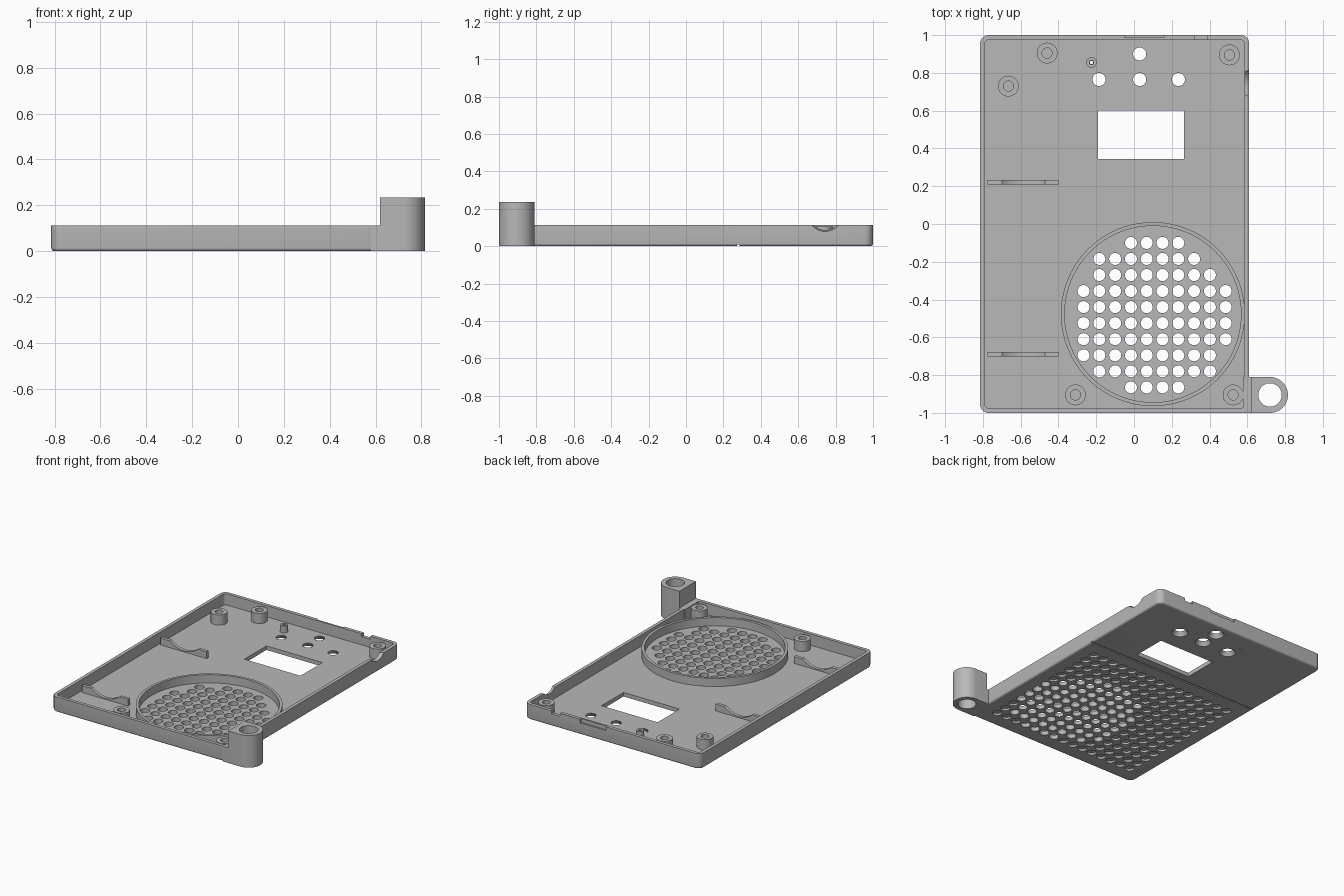
import bpy
import bmesh
from math import pi, cos, sin, hypot
from mathutils import Matrix, Vector

cube = bpy.data.objects.get("Cube")
if cube:
    bpy.data.objects.remove(cube, do_unlink=True)

grey = bpy.data.materials.new("plain grey plastic")
grey.use_nodes = True
grey.diffuse_color = (0.48, 0.48, 0.48, 1)
grey.node_tree.nodes["Principled BSDF"].inputs["Base Color"].default_value = (0.48, 0.48, 0.48, 1)

FLOOR, RIM = 0.03, 0.112
LEFT, RIGHT, WALL = -0.815, 0.61, 0.025


def finish(name, bm):
    bmesh.ops.recalc_face_normals(bm, faces=bm.faces)
    mesh = bpy.data.meshes.new(name)
    bm.to_mesh(mesh)
    bm.free()
    mesh.materials.append(grey)
    ob = bpy.data.objects.new(name, mesh)
    bpy.context.collection.objects.link(ob)
    return ob


def prism(bm, points, z0, z1):
    """Extrude an outline of (x, y) points from z0 to z1."""
    face = bm.faces.new([bm.verts.new((x, y, z0)) for x, y in points])
    top = bmesh.ops.extrude_face_region(bm, geom=[face])["geom"]
    verts = [v for v in top if isinstance(v, bmesh.types.BMVert)]
    bmesh.ops.translate(bm, vec=(0, 0, z1 - z0), verts=verts)
    return face


def box(bm, x0, x1, y0, y1, z0, z1):
    prism(bm, [(x0, y0), (x1, y0), (x1, y1), (x0, y1)], z0, z1)


def cone(bm, x, y, z0, z1, r0, r1, seg=24):
    bmesh.ops.create_cone(bm, cap_ends=True, segments=seg, radius1=r0, radius2=r1, depth=z1 - z0,
                          matrix=Matrix.Translation((x, y, (z0 + z1) / 2)))


def arc(cx, cy, r, a0, a1, n):
    return [(cx + r * cos(a0 + (a1 - a0) * i / n), cy + r * sin(a0 + (a1 - a0) * i / n))
            for i in range(n + 1)]


def rounded_rect(x0, x1, y0, y1, r):
    corners = [(x1 - r, y1 - r), (x0 + r, y1 - r), (x0 + r, y0 + r), (x1 - r, y0 + r)]
    return [p for i, (x, y) in enumerate(corners) for p in arc(x, y, r, i * pi / 2, (i + 1) * pi / 2, 8)]


def cut(ob, bm):
    cutter = finish("cutter", bm)
    cutter.hide_render = True
    mod = ob.modifiers.new("cut", 'BOOLEAN')
    mod.operation, mod.solver, mod.object = 'DIFFERENCE', 'EXACT', cutter
    bpy.context.view_layer.objects.active = ob
    bpy.ops.object.modifier_apply(modifier=mod.name)
    bpy.data.objects.remove(cutter, do_unlink=True)


def tube(name, x, y, r_out, r_in, z0, z1, seg=32):
    """Hollow post made by spinning a rectangular section."""
    bm = bmesh.new()
    ring = [bm.verts.new((r, 0, z)) for r, z in [(r_in, z0), (r_out, z0), (r_out, z1), (r_in, z1)]]
    edges = [bm.edges.new((ring[i], ring[(i + 1) % 4])) for i in range(4)]
    bmesh.ops.spin(bm, geom=ring + edges, cent=(0, 0, 0), axis=(0, 0, 1), angle=2 * pi, steps=seg)
    bmesh.ops.remove_doubles(bm, verts=bm.verts, dist=0.0001)
    bmesh.ops.translate(bm, vec=(x, y, 0), verts=bm.verts)
    parts.append(finish(name, bm))


parts = []

# Tray with rounded corners and a rounded bottom edge
bm = bmesh.new()
bottom = prism(bm, rounded_rect(LEFT, RIGHT, -1, 1, 0.045), 0, RIM)
rim_edges = [e for e in bm.edges if all(v.co.z < 0.001 for v in e.verts)]
bmesh.ops.bevel(bm, geom=rim_edges, offset=0.014, segments=4, profile=0.5, affect='EDGES')
tray = finish("tray", bm)
parts.append(tray)

# Hollow interior
bm = bmesh.new()
prism(bm, rounded_rect(LEFT + WALL, RIGHT - WALL, -1 + WALL, 1 - WALL, 0.022), FLOOR, RIM + 0.1)
cut(tray, bm)

# Speaker grille: open holes inside the ring, blind dimples elsewhere
bm = bmesh.new()
for i in range(15):
    for j in range(13):
        x, y = -0.685 + 0.0836 * i, -0.865 + 0.085 * j
        is_open = hypot(x - 0.10, y + 0.49) < 0.421
        cone(bm, x, y, -0.02, 0.06 if is_open else 0.015, 0.032, 0.032, 20)
# Display window, flared button holes and pin hole
box(bm, -0.19, 0.265, 0.345, 0.60, -0.02, 0.06)
for x, y in [(0.03, 0.90), (-0.185, 0.765), (0.03, 0.765), (0.235, 0.765)]:
    cone(bm, x, y, -0.001, FLOOR + 0.001, 0.055, 0.034, 32)
cone(bm, -0.225, 0.855, -0.02, 0.06, 0.008, 0.008, 12)
# Groove across the underside
box(bm, LEFT - 0.02, RIGHT + 0.02, 0.273, 0.287, -0.02, 0.008)
# Connector notches in the back wall
box(bm, -0.05, 0.16, 0.988, 1.02, 0.085, 0.2)
box(bm, 0.32, 0.39, 0.96, 1.02, 0.09, 0.2)
# Dished notch in the right wall
bmesh.ops.create_cone(bm, cap_ends=True, segments=64, radius1=0.076, radius2=0.0945, depth=0.06,
                      matrix=Matrix.Translation((0.59, 0.745, 0.17)) @ Matrix.Rotation(pi / 2, 4, 'Y'))
cut(tray, bm)

# Speaker ring and screw bosses
tube("speaker_ring", 0.10, -0.477, 0.487, 0.467, FLOOR - 0.004, 0.09, 96)
for n, (x, y) in enumerate([(-0.46, 0.905), (-0.665, 0.73), (0.505, 0.895), (-0.31, -0.905), (0.525, -0.905)]):
    tube(f"screw_boss_{n + 1}", x, y, 0.055, 0.027, FLOOR - 0.004, 0.105)
tube("small_post", -0.225, 0.855, 0.027, 0.012, FLOOR - 0.004, 0.08, 20)

# Cradle ribs with a scooped top
for name, y in [("back_cradle_rib", 0.22), ("front_cradle_rib", -0.69)]:
    bm = bmesh.new()
    scoop = arc(-0.585, 0.215, 0.177, -0.865, -pi + 0.865, 20)
    scoop = [(x, max(z, FLOOR + 0.006)) for x, z in scoop]
    top = scoop[0][1]
    prism(bm, [(-0.775, 0.025), (-0.40, 0.025), (-0.40, top)] + scoop + [(-0.775, top)], -0.012, 0.012)
    bm.transform(Matrix.Translation((0, y, 0)) @ Matrix.Rotation(pi / 2, 4, 'X'))
    parts.append(finish(name, bm))

# Strap lug beside the front right corner, with its low mounting block
bm = bmesh.new()
prism(bm, [(0.62, -1)] + arc(0.72, -0.905, 0.095, -pi / 2, pi / 2, 24) + [(0.62, -0.81)], 0, 0.235)
lug = finish("strap_lug", bm)
parts.append(lug)
bm = bmesh.new()
cone(bm, 0.72, -0.905, -0.1, 0.4, 0.062, 0.062, 40)
cut(lug, bm)
bm = bmesh.new()
box(bm, 0.577, 0.625, -1, -0.81, 0, RIM)
parts.append(finish("lug_block", bm))

# Smooth the curved walls and keep the edges crisp
bpy.ops.object.select_all(action='DESELECT')
for ob in parts:
    ob.select_set(True)
bpy.context.view_layer.objects.active = tray
bpy.ops.object.shade_smooth_by_angle(angle=0.6)
